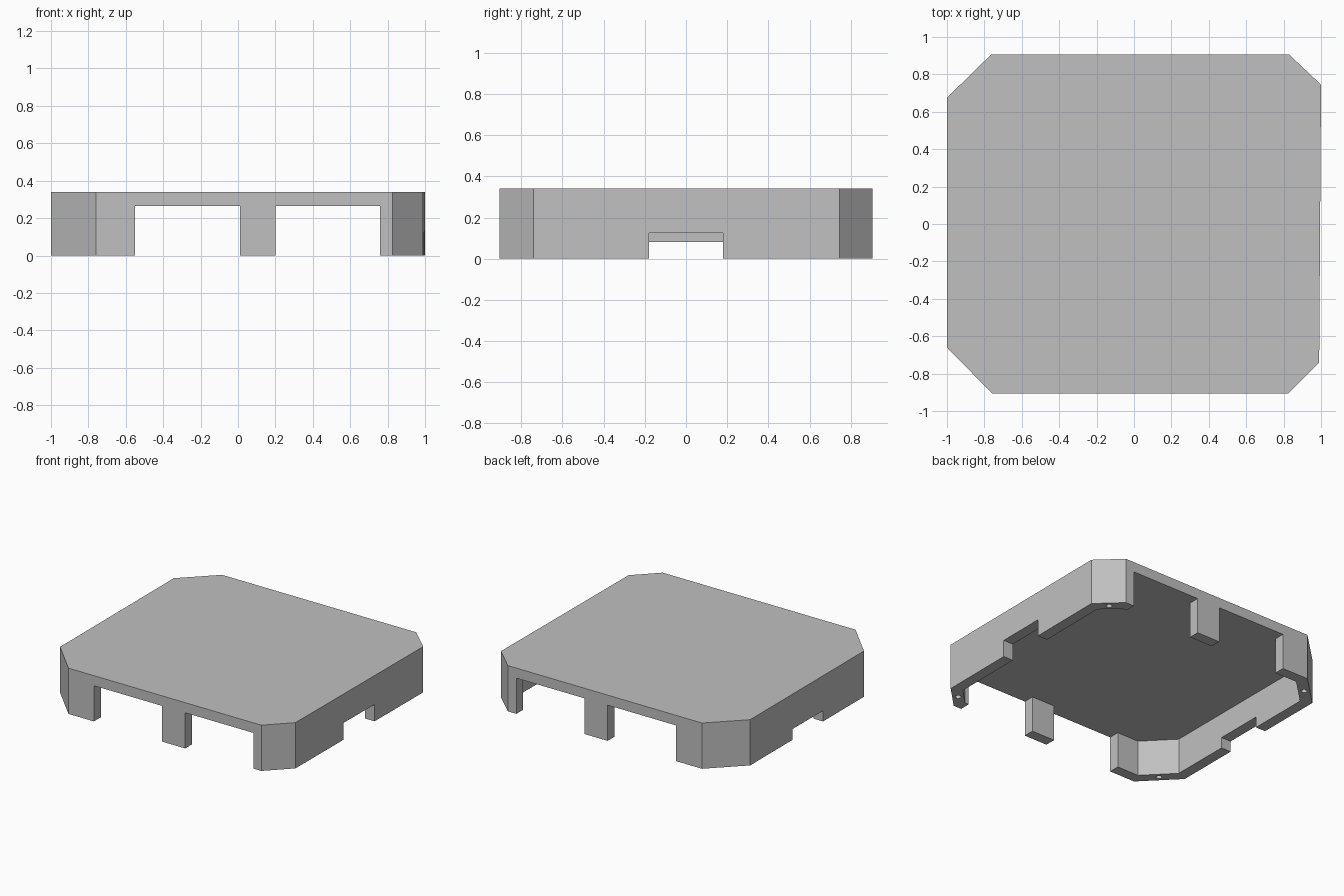
import bpy
import bmesh
import math
from mathutils import Vector

if "Cube" in bpy.data.objects:
    bpy.data.objects.remove(bpy.data.objects["Cube"], do_unlink=True)

HEIGHT = 0.34
CEILING = 0.265
WALL = 0.08

grey = bpy.data.materials.new("light_grey")
grey.use_nodes = True
colour = (0.53, 0.53, 0.53, 1)
grey.diffuse_color = colour
grey.node_tree.nodes["Principled BSDF"].inputs["Base Color"].default_value = colour


def prism(name, points, z0, z1):
    """Extrude a counter-clockwise outline from z0 to z1."""
    bm = bmesh.new()
    base = bm.faces.new([bm.verts.new((p[0], p[1], z0)) for p in points])
    top = bmesh.ops.extrude_face_region(bm, geom=[base])["geom"]
    moved = [v for v in top if isinstance(v, bmesh.types.BMVert)]
    bmesh.ops.translate(bm, verts=moved, vec=(0, 0, z1 - z0))
    bmesh.ops.recalc_face_normals(bm, faces=bm.faces)
    mesh = bpy.data.meshes.new(name)
    bm.to_mesh(mesh)
    bm.free()
    mesh.materials.append(grey)
    obj = bpy.data.objects.new(name, mesh)
    bpy.context.collection.objects.link(obj)
    return obj


def box(name, x0, x1, y0, y1, z1):
    return prism(name, [(x0, y0), (x1, y0), (x1, y1), (x0, y1)], -0.1, z1)


def inset(points, t):
    """Offset an outline inwards by an even thickness."""
    result = []
    for i, p in enumerate(points):
        a = (p - points[i - 1]).normalized()
        b = (points[(i + 1) % len(points)] - p).normalized()
        n1, n2 = Vector((a.y, -a.x)), Vector((b.y, -b.x))
        result.append(p - (n1 + n2) * t / (1 + n1.dot(n2)))
    return result


# Cover body: rectangle with unequal clipped corners
outer = [Vector(p) for p in [(-0.76, -0.905), (0.825, -0.905), (0.99, -0.74), (1, 0.745),
                             (0.83, 0.905), (-0.765, 0.905), (-1, 0.675), (-1, -0.66)]]
inner = inset(outer, WALL)
cover = prism("cover_shell", outer, 0, HEIGHT)

# Hollow underside, openings between the posts, and side notches
cutters = [
    prism("cavity_cutter", inner, -0.1, CEILING),
    box("wide_opening_cutter", -0.55, 0.01, -1.5, 1.5, CEILING),
    box("narrow_opening_cutter", 0.2, 0.76, -1.5, 1.5, CEILING),
    box("left_notch_cutter", 0.5, 1.5, -0.18, 0.18, 0.125),
    box("right_notch_cutter", -1.5, -0.7, -0.18, 0.18, 0.08),
]

# Screw holes in the rim at the clipped corners
for i in range(1, 8, 2):
    j = (i + 1) % 8
    centre = (outer[i] + outer[j] + inner[i] + inner[j]) / 4
    ring = [centre + 0.02 * Vector((math.cos(k * math.tau / 16), math.sin(k * math.tau / 16)))
            for k in range(16)]
    cutters.append(prism("screw_hole_cutter", ring, -0.1, 0.15))

for cutter in cutters:
    cutter.hide_render = True
    cut = cover.modifiers.new(cutter.name, "BOOLEAN")
    cut.operation = "DIFFERENCE"
    cut.solver = "EXACT"
    cut.object = cutter

# Bake the cuts and drop the helpers
bpy.context.view_layer.update()
graph = bpy.context.evaluated_depsgraph_get()
baked = bpy.data.meshes.new_from_object(cover.evaluated_get(graph))
cover.modifiers.clear()
cover.data = baked
for cutter in cutters:
    bpy.data.objects.remove(cutter, do_unlink=True)
